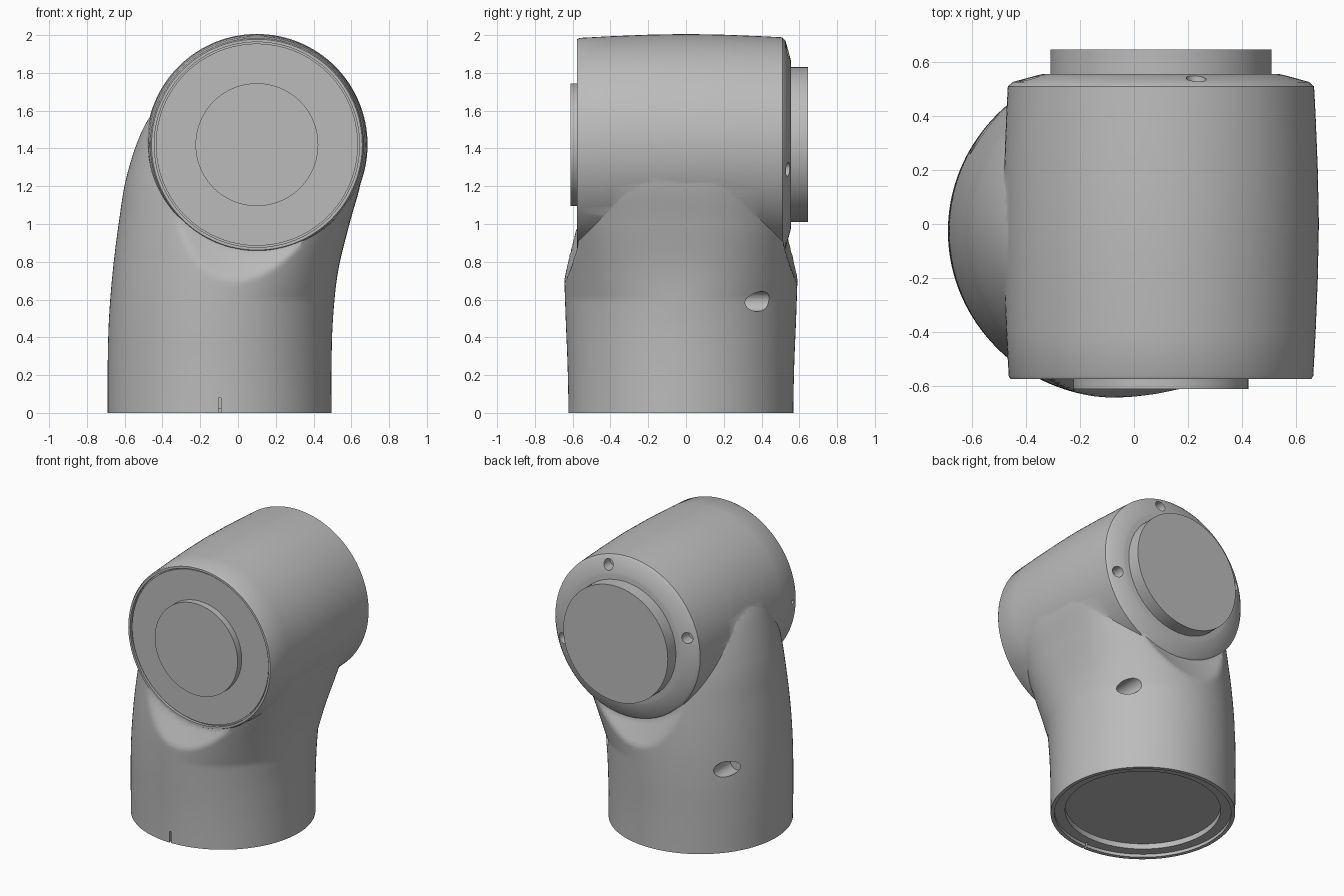
import bpy, bmesh, math
from mathutils import Matrix, Vector

if "Cube" in bpy.data.objects:
    bpy.data.objects.remove(bpy.data.objects["Cube"], do_unlink=True)

AX, AZ = 0.10, 1.42      # axis of the horizontal hub
BX, BY = -0.097, -0.027  # axis of the vertical tube

grey = bpy.data.materials.new("satin grey")
grey.use_nodes = True
grey.diffuse_color = (0.5, 0.5, 0.5, 1)
grey.node_tree.nodes["Principled BSDF"].inputs["Base Color"].default_value = grey.diffuse_color


def finish(name, bm):
    bmesh.ops.recalc_face_normals(bm, faces=bm.faces)
    mesh = bpy.data.meshes.new(name)
    bm.to_mesh(mesh)
    bm.free()
    mesh.materials.append(grey)
    ob = bpy.data.objects.new(name, mesh)
    bpy.context.collection.objects.link(ob)
    return ob


def skin(name, rings):
    """Join closed rings of points into a capped solid."""
    bm = bmesh.new()
    rows = [[bm.verts.new(p) for p in ring] for ring in rings]
    n = len(rows[0])
    for a, b in zip(rows, rows[1:]):
        for i in range(n):
            j = (i + 1) % n
            bm.faces.new((a[i], a[j], b[j], b[i]))
    bm.faces.new(rows[0])
    bm.faces.new(rows[-1])
    return finish(name, bm)


def lathe(name, profile, n=128):
    """Turn (radius, y) points about the hub axis."""
    angles = [math.tau * i / n for i in range(n)]
    return skin(name, [[(AX + r * math.cos(t), y, AZ + r * math.sin(t)) for t in angles]
                       for r, y in profile])


def rod(name, start, end, radius, n=96):
    a, b = Vector(start), Vector(end)
    turn = (b - a).to_track_quat('Z', 'Y').to_matrix().to_4x4()
    bm = bmesh.new()
    bmesh.ops.create_cone(bm, cap_ends=True, segments=n, radius1=radius, radius2=radius,
                          depth=(b - a).length, matrix=Matrix.Translation((a + b) / 2) @ turn)
    return finish(name, bm)


def combine(target, tool, operation):
    mod = target.modifiers.new("combine", 'BOOLEAN')
    mod.operation, mod.solver, mod.object = operation, 'EXACT', tool
    bpy.context.view_layer.objects.active = target
    bpy.ops.object.modifier_apply(modifier=mod.name)
    bpy.data.objects.remove(tool, do_unlink=True)


def sample(keys, z):
    """Smooth curve through values spaced a quarter unit apart in height."""
    f = min(z / 0.25, len(keys) - 1.001)
    i = int(f)
    t = f - i
    p0, p1, p2 = keys[max(i - 1, 0)], keys[i], keys[i + 1]
    p3 = keys[min(i + 2, len(keys) - 1)]
    return p1 + 0.5 * t * (p2 - p0 + t * (2 * p0 - 5 * p1 + 4 * p2 - p3
                                         + t * (3 * (p1 - p2) + p3 - p0)))


# Leaning tube: side outlines by height, trimmed around both hub faces
LEFT = [-.69, -.69, -.683, -.663, -.632, -.59, -.505, -.36]
RIGHT = [.495, .495, .503, .53, .59, .655, .66, .47]
DEPTH = [.595, .6, .61, .618, .62, .61, .56, .4]


def section(z, n=144):
    lo, hi, dy = (sample(k, z) for k in (LEFT, RIGHT, DEPTH))
    square = 2 + 1.2 * max(0, min(1, (z - 0.6) / 0.6))
    ring = []
    for i in range(n):
        t = math.tau * i / n
        c, s = math.cos(t), math.sin(t)
        e = 2 / square if c > 0 else 1
        x = (lo + hi) / 2 + (hi - lo) / 2 * math.copysign(abs(c) ** e, c)
        y = BY + dy * math.copysign(abs(s) ** e, s)
        slope = 0.45 * max(0, math.hypot(x - AX, z - AZ) - 0.57)
        ring.append((x, max(-0.57 - slope, min(0.517 + slope, y)), z))
    return ring


STEPS = 84
body = skin("elbow_housing", [section(1.75 * i / STEPS) for i in range(STEPS + 1)])

# Barrel-shaped hub with a chamfered back
barrel = [(0.586 - 0.02 * abs(y / 0.55) ** 1.6, y) for y in (-.563, -.4, -.2, 0, .2, .4, .51)]
hub = lathe("hub", [(0.558, -.576)] + barrel + [(0.55, .527), (0.455, .553), (0.44, .556)])
combine(body, hub, 'UNION')

# Recesses in the hub front and under the tube
combine(body, rod("cut", (AX, -0.8, AZ), (AX, -0.556, AZ), 0.543, 128), 'DIFFERENCE')
for radius, height in ((0.568, 0.022), (0.5, 0.06)):
    combine(body, rod("cut", (BX, BY, -0.2), (BX, BY, height), radius, 128), 'DIFFERENCE')

# Screw pockets on the back of the tube
for x in (0.357, -0.555):
    combine(body, rod("cut", (x, 0.8, 0.59), (x, 0.22, 0.59), 0.053, 40), 'DIFFERENCE')

# Screw holes in the back chamfer
for degrees in (-15, 75, 165):
    t = math.radians(degrees)
    x, z = AX + 0.505 * math.cos(t), AZ + 0.505 * math.sin(t)
    combine(body, rod("cut", (x, 0.7, z), (x, 0.47, z), 0.037, 32), 'DIFFERENCE')

# Pin hole beside the front rim
combine(body, rod("cut", (-0.56, -0.6, AZ), (-0.43, -0.5, AZ), 0.014, 16), 'DIFFERENCE')

# Index slot at the foot
bm = bmesh.new()
bmesh.ops.create_cube(bm, matrix=Matrix.Translation((BX, -0.61, 0.03)) @ Matrix.Diagonal((0.012, 0.06, 0.1, 1)))
combine(body, finish("cut", bm), 'DIFFERENCE')

# Loose discs
parts = [
    body,
    rod("front_plate", (AX, -0.54, AZ), (AX, -0.566, AZ), 0.535),
    rod("front_disc", (AX, -0.55, AZ), (AX, -0.612, AZ), 0.325),
    rod("back_disc", (AX, 0.54, AZ), (AX, 0.647, AZ), 0.41),
]

# Smooth shading with crisp edges
bpy.context.view_layer.update()
for ob in parts:
    ob.select_set(True)
bpy.context.view_layer.objects.active = body
bpy.ops.object.shade_smooth_by_angle(angle=math.radians(30))
